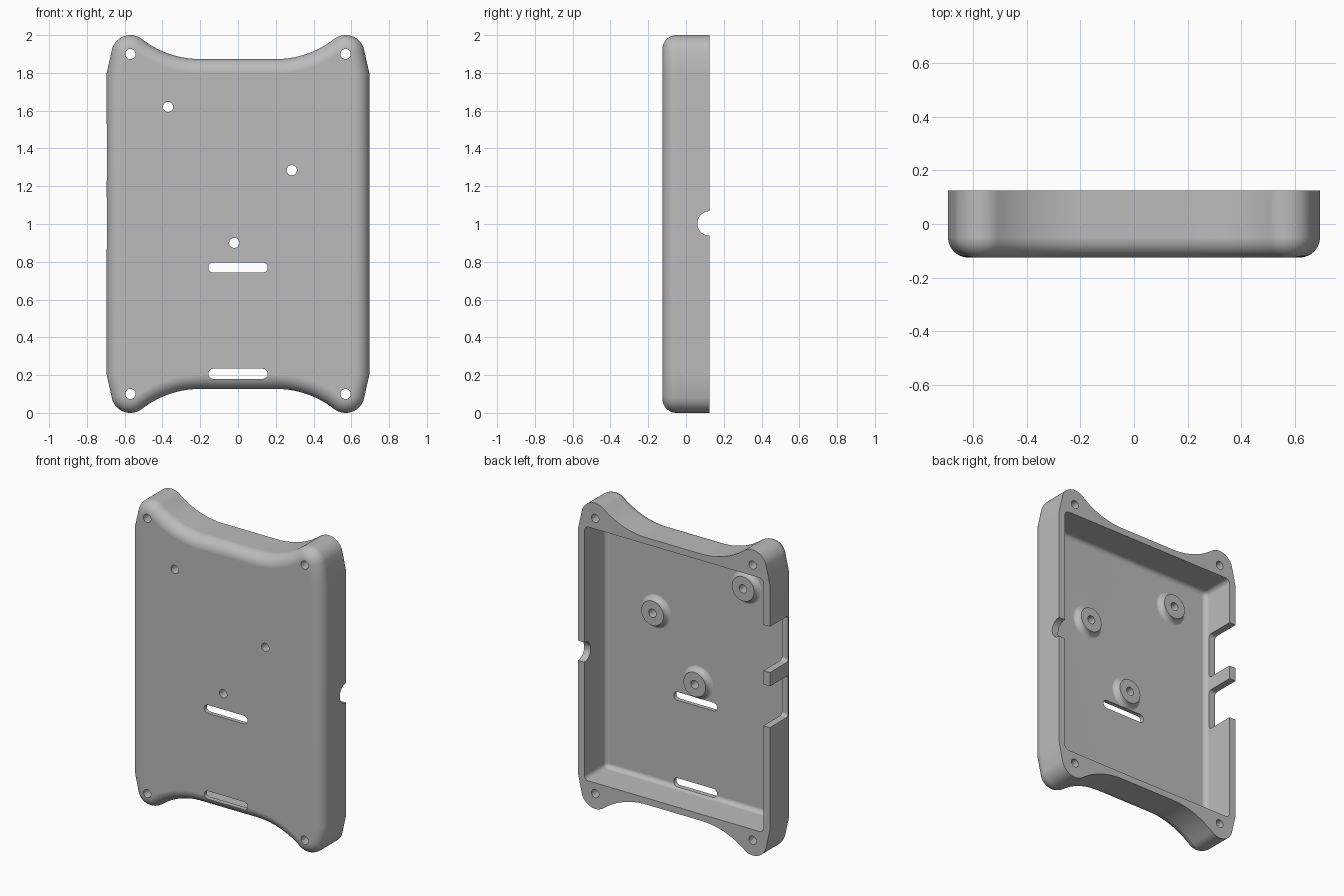
import bpy, bmesh
from math import sin, cos, tan, pi, radians, atan2, acos, hypot
from mathutils import Matrix, Vector

if "Cube" in bpy.data.objects:
    bpy.data.objects.remove(bpy.data.objects["Cube"], do_unlink=True)

FRONT, BACK, FLOOR, BOSS_TOP = -0.125, 0.125, -0.098, -0.06
HOLE = 0.027

grey = bpy.data.materials.new("plain_grey")
grey.use_nodes = True
grey.diffuse_color = (0.5, 0.5, 0.5, 1)
grey.node_tree.nodes["Principled BSDF"].inputs["Base Color"].default_value = (0.5, 0.5, 0.5, 1)


def finish(name, bm):
    bmesh.ops.recalc_face_normals(bm, faces=bm.faces)
    mesh = bpy.data.meshes.new(name)
    bm.to_mesh(mesh)
    bm.free()
    mesh.materials.append(grey)
    obj = bpy.data.objects.new(name, mesh)
    bpy.context.collection.objects.link(obj)
    return obj


def loft(name, rings):
    """Skin a list of (y, [(x, z), ...]) rings and cap both ends."""
    bm = bmesh.new()
    loops = [[bm.verts.new((x, y, z)) for x, z in pts] for y, pts in rings]
    n = len(loops[0])
    for a, b in zip(loops, loops[1:]):
        for i in range(n):
            j = (i + 1) % n
            bm.faces.new((a[i], a[j], b[j], b[i]))
    bm.faces.new(loops[0])
    bm.faces.new(loops[-1])
    return finish(name, bm)


def box(name, low, high, radius):
    """Box between two corners with rounded edges."""
    low, high = Vector(low), Vector(high)
    bm = bmesh.new()
    bmesh.ops.create_cube(bm, size=1)
    for v in bm.verts:
        v.co = [(l + h) / 2 + c * (h - l) for l, h, c in zip(low, high, v.co)]
    bmesh.ops.bevel(bm, geom=bm.edges[:], offset=radius, segments=5,
                    profile=0.5, affect='EDGES')
    return finish(name, bm)


def stadium(cx, cz, half, r, n=16):
    """Circle stretched sideways into a slot outline."""
    pts = []
    for side in (1, -1):
        for i in range(n + 1):
            t = -pi / 2 + pi * i / n
            pts.append((cx + side * (half + r * cos(t)), cz + side * r * sin(t)))
    return pts


def circle(cx, cz, r, n=40):
    return [(cx + r * cos(2 * pi * i / n), cz + r * sin(2 * pi * i / n)) for i in range(n)]


def combine(target, tool, operation):
    mod = target.modifiers.new(operation.lower(), 'BOOLEAN')
    mod.operation, mod.solver, mod.object = operation, 'EXACT', tool
    bpy.context.view_layer.objects.active = target
    bpy.ops.object.modifier_apply(modifier=mod.name)
    bpy.data.objects.remove(tool, do_unlink=True)


# Case outline: rounded ears, scooped ends, straight sides; d insets it
SIDE, SHOULDER, END, FLAT = 0.695, 0.8, 0.873, 0.2
EAR_X, EAR_Z, EAR_R = 0.57, 0.9, 0.1
run, rise = EAR_X - FLAT, EAR_Z - END
SCOOP_R = (run ** 2 + rise ** 2 - EAR_R ** 2) / (2 * (EAR_R + rise))
SCOOP_ANGLE = atan2(run, SCOOP_R - rise)
dx, dz = SIDE - EAR_X, SHOULDER - EAR_Z
TANGENT = atan2(dz, dx) + acos(EAR_R / hypot(dx, dz))


def outline(d):
    quarter = []
    for i in range(15):
        t = SCOOP_ANGLE * i / 14
        quarter.append((FLAT + (SCOOP_R + d) * sin(t), END + SCOOP_R - (SCOOP_R + d) * cos(t)))
    start = pi / 2 + SCOOP_ANGLE
    for i in range(1, 17):
        t = start + (TANGENT - start) * i / 16
        quarter.append((EAR_X + (EAR_R - d) * cos(t), EAR_Z + (EAR_R - d) * sin(t)))
    quarter.append((SIDE - d, SHOULDER - d * tan(TANGENT / 2)))
    pts = []
    for sx, sz in ((1, 1), (1, -1), (-1, -1), (-1, 1)):
        part = quarter if sx == sz else quarter[::-1]
        pts += [(sx * x, 1 + sz * z) for x, z in part]
    return pts


# Solid body with a rounded front edge
R = 0.075
rings = [(BACK, outline(0))]
for i in range(11):
    t = pi / 2 * i / 10
    rings.append((FRONT + R - R * sin(t), outline(R - R * cos(t))))
case = loft("case_shell", rings)

# Open cavity at the back
combine(case, box("cavity", (-0.648, FLOOR, 0.17), (0.648, 0.25, 1.83), 0.03), 'DIFFERENCE')

# Flared mounting bosses on the cavity floor
bosses = [(-0.37, 1.62), (0.285, 1.285), (-0.02, 0.9)]
for x, z in bosses:
    rings = [(BOSS_TOP, circle(x, z, 0.08))]
    for i in range(1, 9):
        t = pi / 2 * i / 8
        rings.append((BOSS_TOP - 0.039 * sin(t), circle(x, z, 0.12 - 0.04 * cos(t))))
    rings.append((FLOOR - 0.012, circle(x, z, 0.12)))
    combine(case, loft("boss", rings), 'UNION')

# Screw holes through bosses and corner ears
ears = [(sx * EAR_X, 1 + sz * EAR_Z) for sx in (1, -1) for sz in (1, -1)]
for x, z in bosses + ears:
    combine(case, loft("hole", [(-0.3, circle(x, z, HOLE, 28)), (0.3, circle(x, z, HOLE, 28))]),
            'DIFFERENCE')

# Strap slots
for z in (0.77, 0.207):
    pts = stadium(0, z, 0.13, HOLE)
    combine(case, loft("slot", [(-0.3, pts), (0, pts)]), 'DIFFERENCE')

# Two port notches in one side wall
for low, high in ((0.87, 1.14), (1.23, 1.53)):
    combine(case, box("notch", (-0.8, -0.066, low), (-0.59, 0.3, high), 0.02), 'DIFFERENCE')

# Half-round cable notch in the other side wall
bm = bmesh.new()
bmesh.ops.create_cone(bm, cap_ends=True, segments=48, radius1=0.065, radius2=0.065, depth=0.2,
                      matrix=Matrix.Translation((0.7, BACK, 1.003)) @ Matrix.Rotation(pi / 2, 4, 'Y'))
combine(case, finish("cable_notch", bm), 'DIFFERENCE')

# Smooth shading with crisp edges
bpy.ops.object.select_all(action='DESELECT')
case.select_set(True)
bpy.context.view_layer.objects.active = case
bpy.ops.object.shade_smooth_by_angle(angle=radians(30))
weighted = case.modifiers.new("weighted_normals", 'WEIGHTED_NORMAL')
weighted.keep_sharp = True
